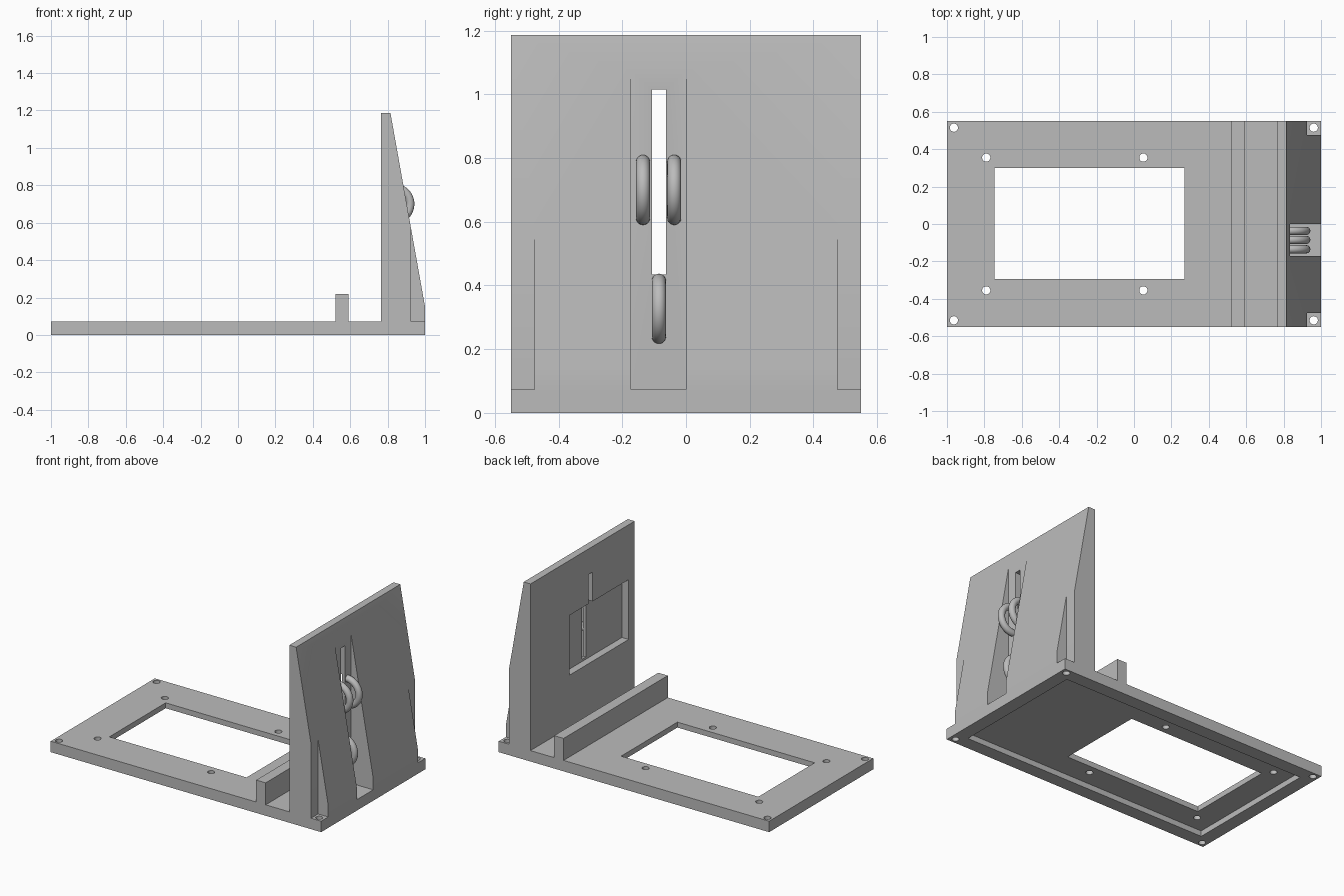
import bpy, bmesh, math
from mathutils import Matrix, Vector

if "Cube" in bpy.data.objects:
    bpy.data.objects.remove(bpy.data.objects["Cube"])

grey = bpy.data.materials.new("light_grey")
grey.use_nodes = True
GREY = (0.5, 0.5, 0.5, 1)
grey.diffuse_color = GREY
grey.node_tree.nodes["Principled BSDF"].inputs["Base Color"].default_value = GREY


def finish(name, bm):
    bmesh.ops.recalc_face_normals(bm, faces=bm.faces)
    mesh = bpy.data.meshes.new(name)
    bm.to_mesh(mesh)
    bm.free()
    mesh.materials.append(grey)
    obj = bpy.data.objects.new(name, mesh)
    bpy.context.collection.objects.link(obj)
    return obj


def prism(name, profile, half_depth):
    """Extrude an x-z outline along y."""
    bm = bmesh.new()
    face = bm.faces.new([bm.verts.new((x, -half_depth, z)) for x, z in profile])
    ext = bmesh.ops.extrude_face_region(bm, geom=[face])
    verts = [v for v in ext["geom"] if isinstance(v, bmesh.types.BMVert)]
    bmesh.ops.translate(bm, verts=verts, vec=(0, 2 * half_depth, 0))
    return finish(name, bm)


def box(name, xs, ys, zs):
    bm = bmesh.new()
    lo, hi = Vector((xs[0], ys[0], zs[0])), Vector((xs[1], ys[1], zs[1]))
    size = Matrix.Diagonal((*(hi - lo), 1))
    bmesh.ops.create_cube(bm, size=1, matrix=Matrix.Translation((lo + hi) / 2) @ size)
    return finish(name, bm)


def drill(name, x, y, radius):
    bm = bmesh.new()
    bmesh.ops.create_cone(bm, cap_ends=True, segments=32, radius1=radius, radius2=radius,
                          depth=0.4, matrix=Matrix.Translation((x, y, 0)))
    return finish(name, bm)


def cut(target, cutter):
    cutter.hide_render = True
    mod = target.modifiers.new("cut", "BOOLEAN")
    mod.operation, mod.solver, mod.object = "DIFFERENCE", "EXACT", cutter
    bpy.context.view_layer.objects.active = target
    bpy.ops.object.modifier_apply(modifier=mod.name)
    bpy.data.objects.remove(cutter)


def shade(obj):
    bpy.ops.object.select_all(action="DESELECT")
    obj.select_set(True)
    bpy.context.view_layer.objects.active = obj
    bpy.ops.object.shade_smooth_by_angle(angle=math.radians(30))


# Base plate, stop ridge and sloped upright share one side outline
DECK = 0.073
HALF = 0.55
body = prism("base_and_upright", [
    (-1, 0), (1, 0), (1, 0.15), (0.815, 1.187), (0.765, 1.187), (0.765, DECK),
    (0.59, DECK), (0.59, 0.22), (0.52, 0.22), (0.52, DECK), (-1, DECK)], HALF)

# Underside recess and window in the plate
cut(body, box("recess_cutter", (-0.91, 0.91), (-0.46, 0.46), (-0.1, 0.037)))
cut(body, box("window_cutter", (-0.745, 0.27), (-0.295, 0.3), (-0.1, 0.15)))

# Screw notches in the lower corners of the upright, and all screw holes
for side in (-1, 1):
    ys = sorted((side * 0.475, side * 0.7))
    cut(body, box("notch_cutter", (0.925, 1.2), ys, (DECK, 0.8)))
    for x, y in ((-0.963, 0.515), (0.961, 0.515), (-0.79, 0.355), (0.05, 0.355)):
        cut(body, drill("hole_cutter", x, side * y, 0.022))

# Cable channel on the slope, pocket on the inner face, slot through both
CHANNEL = 0.835
cut(body, box("channel_cutter", (CHANNEL, 1.2), (-0.172, 0), (DECK, 1.15)))
cut(body, box("pocket_cutter", (0.7, 0.815), (-0.487, 0.137), (0.42, 0.82)))
cut(body, box("slot_cutter", (0.7, 1.2), (-0.107, -0.063), (0.435, 1.016)))
shade(body)


def cable_loop(name, y, z, major=0.088, minor=0.022):
    """Half ring standing out of the channel floor."""
    bm = bmesh.new()
    centre = Vector((CHANNEL - 0.002, y, z))
    ring = bmesh.ops.create_circle(bm, cap_ends=False, segments=20, radius=minor)["verts"]
    # lay the circle flat, at the lower foot of the loop
    bmesh.ops.rotate(bm, verts=ring, cent=(0, 0, 0), matrix=Matrix.Rotation(math.pi / 2, 3, "Y"))
    bmesh.ops.translate(bm, verts=ring, vec=centre - Vector((0, 0, major)))
    bmesh.ops.spin(bm, geom=bm.verts[:] + bm.edges[:], cent=centre, axis=(0, -1, 0),
                   angle=math.pi, steps=28, use_duplicate=False)
    bmesh.ops.holes_fill(bm, edges=[e for e in bm.edges if e.is_boundary], sides=0)
    shade(finish(name, bm))


# Three cable loops
cable_loop("cable_loop_left", -0.037, 0.7)
cable_loop("cable_loop_right", -0.135, 0.7)
cable_loop("cable_loop_lower", -0.085, 0.327)
